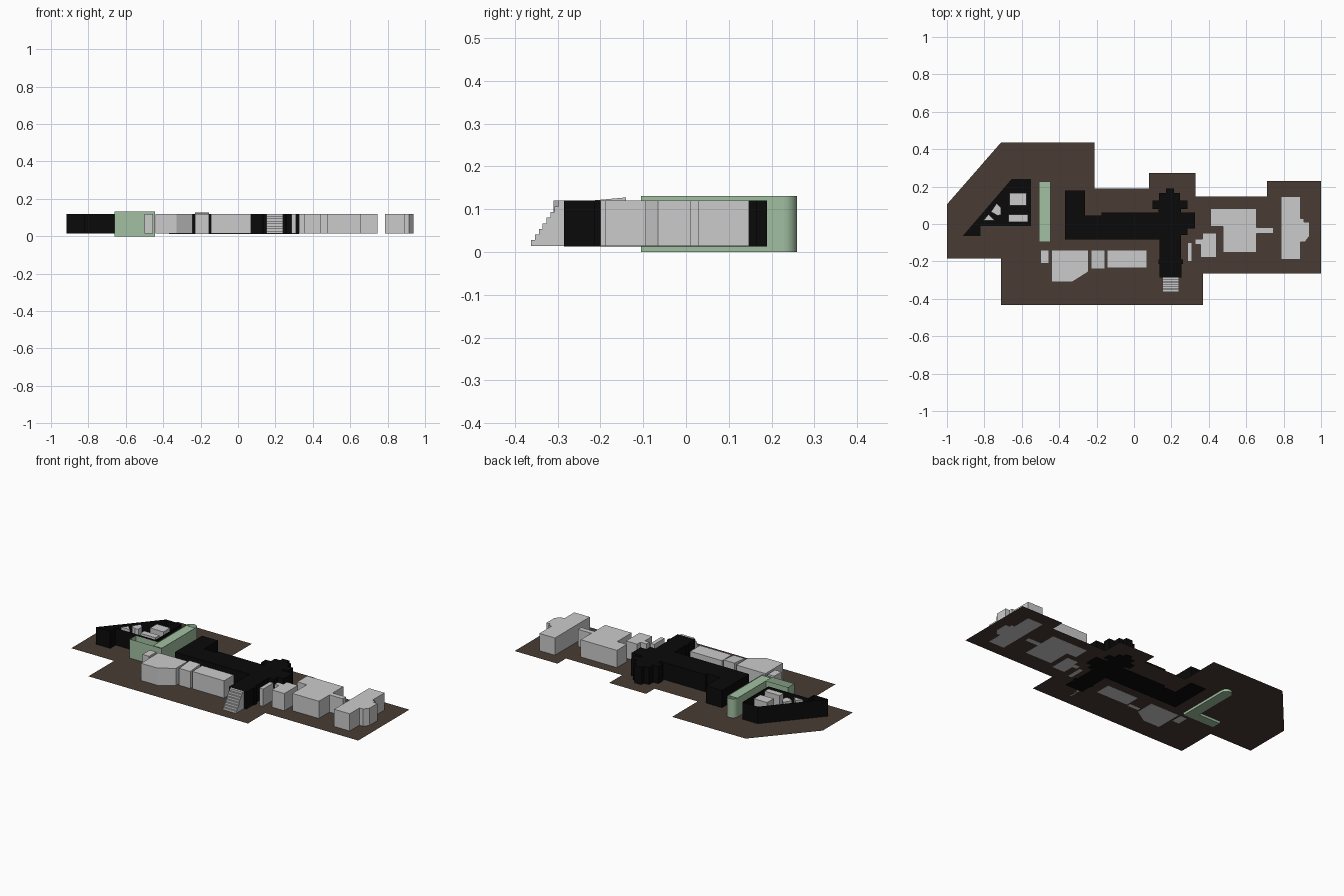
import bpy, bmesh, math

if "Cube" in bpy.data.objects:
    bpy.data.objects.remove(bpy.data.objects["Cube"])


def material(name, rgb):
    m = bpy.data.materials.new(name)
    m.diffuse_color = (*rgb, 1)
    m.use_nodes = True
    m.node_tree.nodes["Principled BSDF"].inputs["Base Color"].default_value = m.diffuse_color
    return m


BROWN = material("earth_brown", (0.065, 0.045, 0.034))
BLACK = material("black", (0.003, 0.003, 0.003))
GREEN = material("pale_green", (0.36, 0.53, 0.36))
GROUND, ROOF = 0.0145, 0.12


def finish(name, bm, mat=None):
    bmesh.ops.recalc_face_normals(bm, faces=bm.faces)
    me = bpy.data.meshes.new(name)
    bm.to_mesh(me)
    bm.free()
    ob = bpy.data.objects.new(name, me)
    bpy.context.collection.objects.link(ob)
    if mat:
        me.materials.append(mat)
    return ob


def prism(name, pts, z0=GROUND - 0.0005, z1=ROOF, mat=None, top=True):
    """Extrude a plan outline upward; top=False leaves it open."""
    bm = bmesh.new()
    low = [bm.verts.new((x, y, z0)) for x, y in pts]
    high = [bm.verts.new((x, y, z1)) for x, y in pts]
    bm.faces.new(low)
    if top:
        bm.faces.new(high)
    for i in range(len(pts)):
        j = (i + 1) % len(pts)
        bm.faces.new((low[i], low[j], high[j], high[i]))
    return finish(name, bm, mat)


def rect(x0, x1, y0, y1):
    return [(x0, y0), (x1, y0), (x1, y1), (x0, y1)]


# site plane: a single sheet
bm = bmesh.new()
bm.faces.new([bm.verts.new((x, y, GROUND)) for x, y in [
    (-1, -.185), (-.71, -.185), (-.71, -.433), (.37, -.433), (.37, -.265), (1, -.265),
    (1, .23), (.71, .23), (.71, .147), (.33, .147), (.33, .272), (.08, .272),
    (.08, .19), (-.212, .19), (-.212, .437), (-.71, .437), (-1, .105)]])
finish("site_plane", bm, BROWN)

# long black main building with crossing and front porch
prism("main_building", [
    (-.37, .18), (-.262, .18), (-.262, .045), (-.175, .045), (-.175, .062), (.13, .062),
    (.13, .08), (.1, .08), (.1, .125), (.135, .125), (.135, .165), (.17, .165),
    (.17, .19), (.215, .19), (.215, .165), (.245, .165), (.245, .125), (.285, .125),
    (.285, .08), (.25, .08), (.25, .062), (.325, .062), (.325, -.025), (.285, -.025),
    (.285, -.06), (.25, -.06), (.25, -.19), (.262, -.19), (.262, -.215), (.255, -.215),
    (.255, -.285), (.137, -.285), (.137, -.215), (.13, -.215), (.13, -.19), (.137, -.19),
    (.137, -.083), (-.37, -.083)], z0=0.0125, mat=BLACK)

# front stairs: stepped side profile extruded along x
steps, y_front, y_back = 8, -.363, -.285
profile = [(y_back, GROUND), (y_front, GROUND)]
for i in range(steps):
    z = GROUND + (ROOF - GROUND) * (i + 1) / steps
    y = y_front + (-.298 - y_front) * i / (steps - 1)
    profile += [(y, profile[-1][1]), (y, z)] if i else [(y, z)]
profile.append((y_back, ROOF))
bm = bmesh.new()
face = bm.faces.new([bm.verts.new((.152, y, z)) for y, z in profile])
ext = bmesh.ops.extrude_face_region(bm, geom=[face], use_keep_orig=True)
for v in ext["geom"]:
    if isinstance(v, bmesh.types.BMVert):
        v.co.x = .24
finish("front_stairs", bm)

# open black wedge-shaped courtyard building and the grey blocks inside
prism("courtyard_walls", [(-.917, -.065), (-.655, .24), (-.55, .24), (-.55, -.012),
                          (-.82, -.012), (-.82, -.065)], z0=0.0155, mat=BLACK, top=False)
for i, pts in enumerate([
        rect(-.665, -.575, .10, .165), rect(-.67, -.567, .012, .05),
        [(-.765, .065), (-.735, .11), (-.71, .085), (-.71, .05), (-.73, .045)],
        [(-.805, .018), (-.778, .052), (-.745, .018)]]):
    prism(f"courtyard_block_{i + 1}", pts, z0=0.016, z1=.119)

# green L-shaped screen, open on top, with a rounded back end
cx, r, yc = -.478, .033, .227
arc = [(cx + r * math.cos(math.pi * k / 12), yc + r * math.sin(math.pi * k / 12))
       for k in range(13)]
screen = prism("green_screen", [(-.66, -.105), (cx + r, -.105)] + arc +
               [(cx - r, -.045), (-.66, -.045)], z0=0, z1=.131, mat=GREEN, top=False)
for ob in bpy.context.selected_objects:
    ob.select_set(False)
screen.select_set(True)
bpy.context.view_layer.objects.active = screen
bpy.ops.object.shade_smooth_by_angle()

# row of roof slats over the long arm of the screen
bm = bmesh.new()
n = 8
rows = [[bm.verts.new((x, -.097 + .325 * k / n, .128)) for x in (-.508, -.447)]
        for k in range(n + 1)]
for a, b in zip(rows, rows[1:]):
    bm.faces.new((a[0], a[1], b[1], b[0]))
finish("screen_roof_slats", bm, GREEN)

# grey street blocks along the front
prism("front_block_small", rect(-.5, -.455, -.21, -.14))
prism("front_block_angled", [(-.44, -.31), (-.33, -.31), (-.243, -.255), (-.243, -.14), (-.44, -.14)])
tilted = prism("front_block_tilted", rect(-.23, -.155, -.24, -.14))
for v in tilted.data.vertices:
    v.co.z += .09 * (v.co.y + .225)
prism("front_block_long", rect(-.145, .07, -.235, -.14))

# grey blocks on the right
prism("right_block_narrow", rect(.285, .31, -.2, -.1))
prism("right_block_stepped", [(.325, -.08), (.365, -.08), (.365, -.048), (.44, -.048),
                              (.44, -.18), (.355, -.18), (.355, -.11), (.325, -.11)])
prism("right_block_large", [(.41, .083), (.655, .083), (.655, -.02), (.745, -.02), (.745, -.05),
                            (.655, -.05), (.655, -.153), (.475, -.153), (.475, -.013), (.41, -.013)])
prism("right_block_end", [(.785, .147), (.89, .147), (.89, .03), (.91, .03), (.91, .01), (.938, .01),
                          (.938, -.065), (.915, -.095), (.89, -.095), (.89, -.19), (.785, -.19)])
